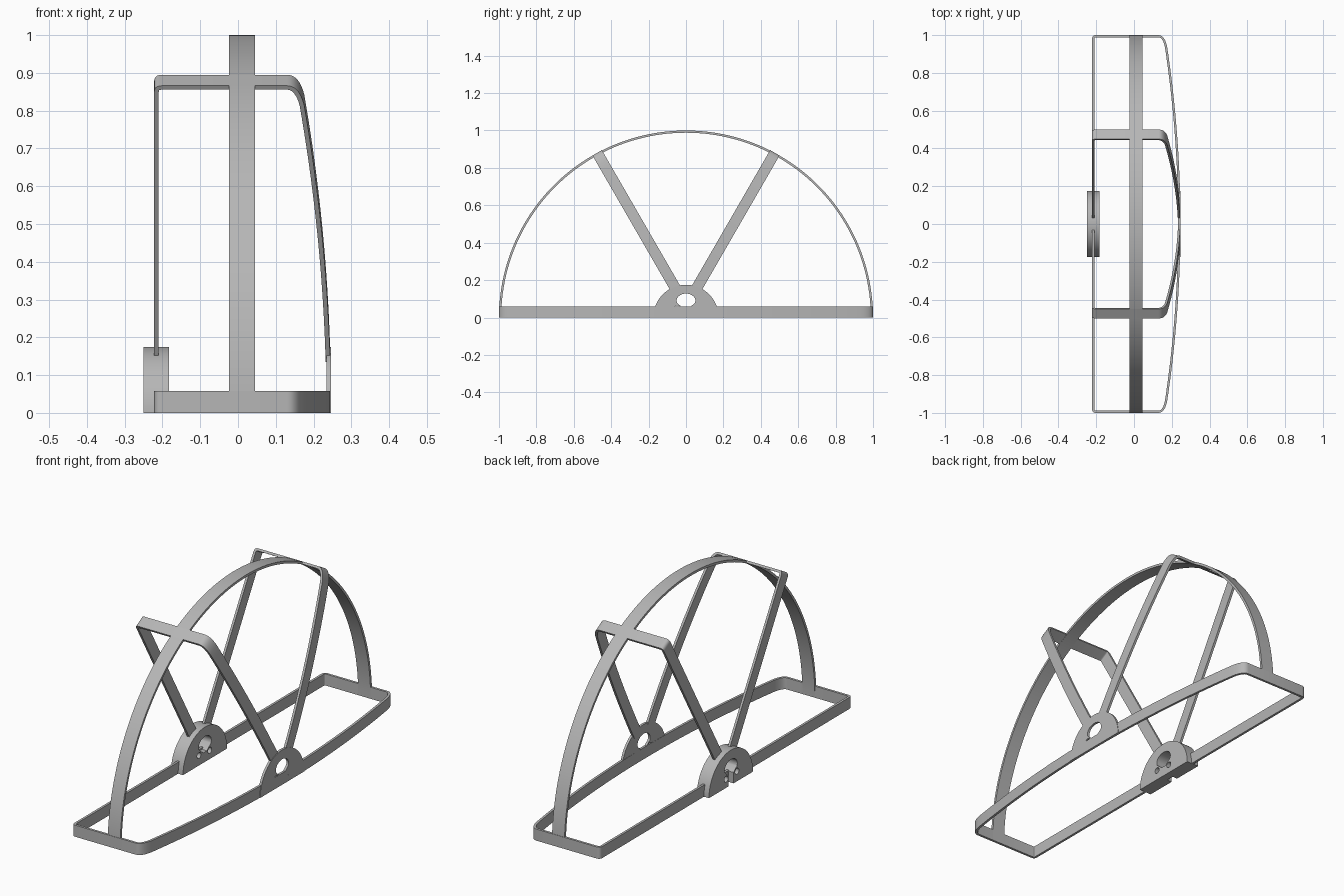
import bpy, bmesh, math
from mathutils import Matrix, Vector

cube = bpy.data.objects.get("Cube")
if cube:
    bpy.data.objects.remove(cube, do_unlink=True)

grey = bpy.data.materials.new("plain_grey")
grey.use_nodes = True
colour = (0.47, 0.47, 0.47, 1)
grey.diffuse_color = colour
grey.node_tree.nodes["Principled BSDF"].inputs["Base Color"].default_value = colour

BAND, THICK, BACK, BULGE = 0.058, 0.012, -0.222, 0.246


def finish(name, bm):
    bmesh.ops.recalc_face_normals(bm, faces=bm.faces)
    mesh = bpy.data.meshes.new(name)
    bm.to_mesh(mesh)
    bm.free()
    mesh.materials.append(grey)
    obj = bpy.data.objects.new(name, mesh)
    bpy.context.collection.objects.link(obj)
    return obj


def activate(obj):
    bpy.ops.object.select_all(action='DESELECT')
    obj.select_set(True)
    bpy.context.view_layer.objects.active = obj


def smooth(obj):
    activate(obj)
    bpy.ops.object.shade_smooth_by_angle(angle=math.radians(30))


def strip(bm, outer, inner, height, caps=True):
    """Solid strip between two matching 2D paths, raised along z."""
    rows = [[bm.verts.new((p.x, p.y, z)) for p in path]
            for path, z in ((outer, 0), (outer, height), (inner, height), (inner, 0))]
    for k in range(4):
        a, b = rows[k], rows[(k + 1) % 4]
        for i in range(len(a) - 1):
            bm.faces.new((a[i], a[i + 1], b[i + 1], b[i]))
    if caps:
        bm.faces.new([r[0] for r in rows])
        bm.faces.new([r[-1] for r in rows])


def bezier(a, b, c, n):
    return [a * (1 - t) ** 2 + b * 2 * t * (1 - t) + c * t * t
            for t in [i / n for i in range(n + 1)]]


def frame_path(start):
    """Half outline: straight back, small corner, end, large corner, bulged side."""
    side = lambda y: Vector((BULGE - 0.08 * y * y, y))
    pts = [Vector((BACK, start))]
    pts += bezier(Vector((BACK, 0.98)), Vector((BACK, 1)), Vector((BACK + 0.02, 1)), 5)
    pts += bezier(Vector((0.13, 1)), Vector((0.162, 1)), side(0.94), 8)
    pts += [side(0.94 + (start - 0.94) * i / 24) for i in range(1, 25)]
    return pts


def inset(path):
    """Offset towards the inside with mitred corners."""
    out = []
    for i, p in enumerate(path):
        d1 = (p - path[i - 1]).normalized() if i else (path[1] - p).normalized()
        d2 = (path[i + 1] - p).normalized() if i < len(path) - 1 else d1
        n1, n2 = Vector((d1.y, -d1.x)), Vector((d2.y, -d2.x))
        n = (n1 + n2).normalized()
        out.append(p + n * THICK / n.dot(n1))
    return out


def half_frame(name, start, angle):
    bm = bmesh.new()
    path = frame_path(start)
    inner = inset(path)
    inner[0].y = inner[-1].y = start
    strip(bm, path, inner, BAND, caps=start > 0)
    bm.transform(Matrix.Rotation(math.radians(angle), 4, 'X'))
    obj = finish(name, bm)
    mirror = obj.modifiers.new("mirror", 'MIRROR')
    mirror.use_axis = (False, True, False)
    activate(obj)
    bpy.ops.object.modifier_apply(modifier="mirror")
    smooth(obj)


half_frame("base_frame", 0, 0)
half_frame("slanted_ribs", 0.155, 60)

# Central arch
bm = bmesh.new()
arc = [Vector((math.cos(a), math.sin(a))) for a in [math.pi * i / 96 for i in range(97)]]
strip(bm, arc, [p * (1 - THICK) for p in arc], 0.069)
bm.transform(Matrix(((0, 0, 1, -0.024), (1, 0, 0, 0), (0, 1, 0, 0), (0, 0, 0, 1))))
smooth(finish("centre_arch", bm))


def prism(name, outline, x0, x1):
    """Extrude a (y, z) outline along x."""
    bm = bmesh.new()
    face = bm.faces.new([bm.verts.new((x0, y, z)) for y, z in outline])
    ext = bmesh.ops.extrude_face_region(bm, geom=[face])["geom"]
    bmesh.ops.translate(bm, vec=(x1 - x0, 0, 0),
                        verts=[v for v in ext if isinstance(v, bmesh.types.BMVert)])
    return finish(name, bm)


def ellipse(cy, cz, a, b, start=0, end=360, n=32):
    angles = [math.radians(start + (end - start) * i / n) for i in range(n + (end - start < 360))]
    return [(cy + a * math.cos(t), cz + b * math.sin(t)) for t in angles]


def hub(name, x0, x1, slot_depth=0):
    obj = prism(name, ellipse(0, 0, 0.175, 0.175, 0, 180, 48), x0, x1)
    teardrop = ellipse(0, 0.09, 0.05, 0.038, -20, 200) + [(-0.014, 0.05), (0.014, 0.05)]
    cuts = [(teardrop, x1 + 0.02)]
    cuts += [(ellipse(y, z, 0.015, 0.015, n=20), x1 + 0.02)
             for y, z in ((-0.048, 0.05), (0.038, 0.043))]
    if slot_depth:
        cuts.append(([(-0.02, -0.02), (0.02, -0.02), (0.02, 0.1), (-0.02, 0.1)], x0 + slot_depth))
    for outline, far in cuts:
        cutter = prism("hub_cutter", outline, x0 - 0.02, far)
        cutter.hide_render = True
        mod = obj.modifiers.new("cut", 'BOOLEAN')
        mod.operation, mod.solver, mod.object = 'DIFFERENCE', 'EXACT', cutter
        activate(obj)
        bpy.ops.object.modifier_apply(modifier="cut")
        bpy.data.objects.remove(cutter, do_unlink=True)
    smooth(obj)


# Hubs on the straight side (thick, slotted) and the bulged side (thin)
hub("thick_hub", -0.25, -0.183, slot_depth=0.027)
hub("thin_hub", BULGE - THICK, BULGE)
